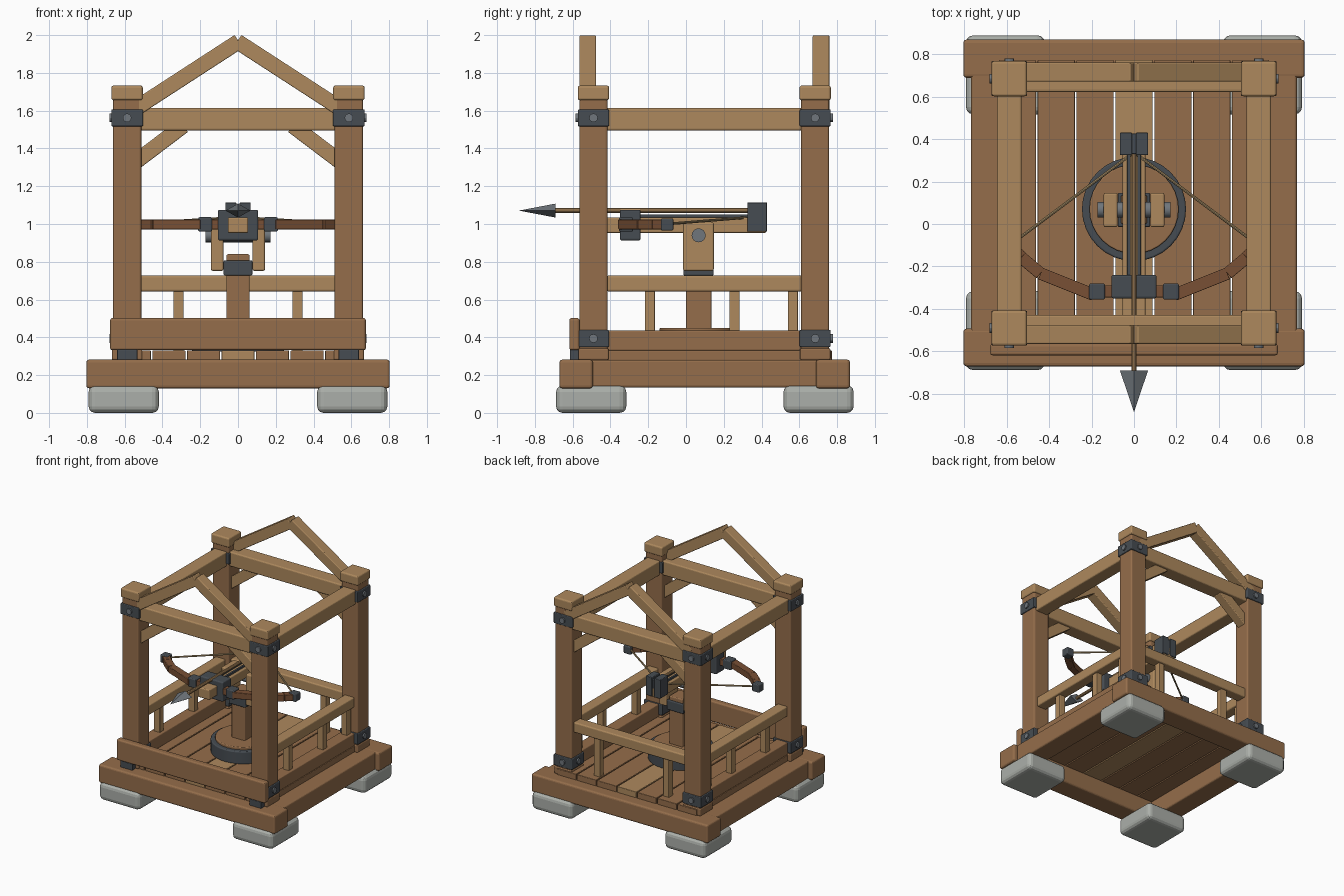
import bpy, math
from mathutils import Vector

if "Cube" in bpy.data.objects:
    bpy.data.objects.remove(bpy.data.objects["Cube"])


def mat(name, *c):
    m = bpy.data.materials.new(name)
    m.diffuse_color = (*c, 1)
    m.use_nodes = True
    m.node_tree.nodes["Principled BSDF"].inputs["Base Color"].default_value = m.diffuse_color
    return m


DARK = mat("dark_wood", .30, .155, .07)
LIGHT = mat("light_wood", .42, .25, .11)
RED = mat("bow_wood", .19, .08, .035)
IRON = mat("iron", .062, .073, .085)
STEEL = mat("steel", .16, .18, .2)
STONE = mat("stone", .41, .43, .40)
CORD = mat("cord", .42, .3, .15)


def finish(ob, name, m, bevel=0, seg=3):
    ob.name = name
    ob.data.materials.append(m)
    if bevel:
        b = ob.modifiers.new("bevel", 'BEVEL')
        b.width, b.segments = bevel, seg
    return ob


def box(name, x, y, z, m, bevel=.008, seg=3):
    """Box from (min, max) ranges."""
    r = (x, y, z)
    bpy.ops.mesh.primitive_cube_add(size=1, location=[(a + b) / 2 for a, b in r])
    ob = bpy.context.object
    ob.scale = [b - a for a, b in r]
    bpy.ops.object.transform_apply(location=False, rotation=False, scale=True)
    return finish(ob, name, m, bevel, seg)


def bar(name, p, q, wide, thick, m, bevel=.006):
    """Rectangular bar from p to q; thick lies in the plane containing z."""
    p, q = Vector(p), Vector(q)
    d = (q - p).normalized()
    side = d.cross(Vector((0, 0, 1))).normalized()
    up = side.cross(d)
    bpy.ops.mesh.primitive_cube_add(size=1, location=(p + q) / 2)
    ob = bpy.context.object
    for v in ob.data.vertices:
        c = v.co.copy()
        v.co = d * c.x * (q - p).length - side * c.y * wide + up * c.z * thick
    return finish(ob, name, m, bevel)


def rod(name, p, q, r, m, n=16, r2=None, bevel=0):
    p, q = Vector(p), Vector(q)
    bpy.ops.mesh.primitive_cone_add(vertices=n, radius1=r, radius2=r if r2 is None else r2,
                                    depth=(q - p).length, location=(p + q) / 2)
    ob = bpy.context.object
    ob.rotation_euler = (q - p).to_track_quat('Z', 'Y').to_euler()
    if n > 8:
        bpy.ops.object.shade_smooth_by_angle()
    finish(ob, name, m, bevel)
    if bevel:
        ob.modifiers["bevel"].limit_method = 'ANGLE'
    return ob


def around(c, h):
    return (c - h, c + h)


PX, YF, YB = .587, -.49, .684

# Base frame
for y in ((-.67, -.493), (.688, .868)):
    box("base_cross_beam", (-.803, .803), y, (.13, .282), DARK, .015)
for s in (-1, 1):
    box("base_side_beam", around(s * .68, .087), (-.55, .75), (.135, .281), DARK, .012)

# Floor planks
for i in range(-3, 4):
    box("floor_plank", around(i * .183, .0875), (-.56, .772), (.279, .33),
        LIGHT if i == 0 else DARK, .004)

# Corner posts with feet, caps and iron collars
for s in (-1, 1):
    for y, f in ((YF, -1), (YB, 1)):
        x = s * PX
        box("stone_foot", around(s * .605, .186), around(.1 + f * .602, .186), (0, .145), STONE, .035)
        box("post_foot", around(x, .08), around(y, .08), (.28, .342), DARK)
        box("corner_post", around(x, .075), around(y, .074), (.28, 1.67), DARK, .012)
        box("post_cap", around(x, .083), around(y, .083), (1.655, 1.733), LIGHT, .012)
        for z in (.394, 1.562):
            box("post_collar", around(x, .084), around(y, .082), around(z, .045), IRON, .006)
            rod("collar_bolt", (x - .094, y, z), (x + .094, y, z), .023, STEEL, 12)
            rod("collar_bolt", (x, y - .094, z), (x, y + .094, z), .023, STEEL, 12)
    box("sill_bracket", around(s * PX, .054), (-.615, -.56), (.28, .335), IRON, .004)

# Front beam and side sills
box("front_beam", (-.677, .677), (-.618, -.564), (.332, .502), DARK, .012)
for s in (-1, 1):
    box("side_sill", around(s * PX, .05), (-.42, .61), (.33, .435), DARK)
    # Side top beam, railing and balusters
    box("side_top_beam", around(s * PX, .058), (-.42, .615), (1.495, 1.615), LIGHT, .01)
    box("side_rail", around(s * PX, .045), (-.42, .615), (.643, .727), LIGHT, .01)
    for y in (-.19, .257, .567):
        box("side_baluster", around(s * PX, .027), around(y, .027), (.42, .65), LIGHT, .005)
    box("back_baluster", around(s * .315, .027), around(YB, .027), (.32, .65), LIGHT, .005)
box("back_rail", (-.52, .52), around(YB, .045), (.643, .727), LIGHT, .01)

# Front and back gables
for y, ry in ((YF, -.52), (YB, .715)):
    box("cross_top_beam", (-.52, .52), around(y, .062), (1.495, 1.615), LIGHT, .01)
    for s in (-1, 1):
        bar("gable_rafter", (s * -.004, ry, 1.966), (s * .565, ry, 1.597), .088, .082, LIGHT)
        bar("corner_brace", (s * .57, y, 1.308), (s * .29, y, 1.52), .08, .082, LIGHT)

# Turntable and pedestal
CY = .07
rod("turntable_ring", (0, CY, .325), (0, CY, .43), .245, IRON, 32, bevel=.008)
rod("turntable_disc", (0, CY, .34), (0, CY, .45), .21, DARK, 32, bevel=.006)
box("pedestal", (-.061, .061), (0, .135), (.44, .84), DARK)
box("pedestal_collar", (-.076, .076), (-.014, .146), (.727, .808), IRON)

# Yoke
for s in (-1, 1):
    box("yoke_arm", around(s * .11, .033), (-.015, .147), (.752, 1.01), LIGHT, .01)
rod("yoke_pivot", (-.172, .067, .94), (.172, .067, .94), .037, STEEL, 16)

# Crossbow stock with rails and iron housings
box("stock", (-.054, .054), (-.45, .425), (.953, 1.035), LIGHT)
for s in (-1, 1):
    box("bolt_rail", around(s * .024, .008), (-.26, .34), (1.03, 1.05), IRON, .002)
    box("rear_housing_cheek", around(s * .038, .029), (.325, .43), (.96, 1.115), IRON, .005)
box("rear_housing", (-.05, .05), (.33, .425), (.965, 1.1), IRON, .005)
box("front_housing", (-.107, .107), (-.35, -.24), (.913, 1.075), IRON, .01)

# Bow limbs, sockets, tips and string
for s in (-1, 1):
    box("limb_root", around(s * .13, .05), (-.345, -.29), (.972, 1.024), RED, .004)
    box("limb_socket", around(s * .174, .037), (-.356, -.28), (.96, 1.036), IRON)
    pts = [(.19, -.333), (.44, -.233), (.53, -.158), (.585, -.1)]
    for a, b in zip(pts, pts[1:]):
        bar("bow_limb", (s * a[0], a[1], .998), (s * b[0], b[1], .998), .058, .052, RED, .004)
    box("limb_tip", around(s * .585, .033), around(-.1, .033), (.965, 1.03), IRON)
    rod("bow_string", (s * .585, -.1, 1.0), (s * .01, .33, 1.035), .007, CORD, 8)

# Loaded bolt with a flattened four-sided head
rod("bolt_shaft", (0, -.7, 1.071), (0, .33, 1.071), .013, LIGHT, 10)
head = rod("bolt_head", (0, -.69, 1.071), (0, -.885, 1.071), 1, STEEL, 4, 0)
turn = head.rotation_euler.to_quaternion()
for v in head.data.vertices:
    w = turn @ v.co
    v.co = (w.x * .066, w.y, w.z * .037)
head.rotation_euler = (0, 0, 0)
